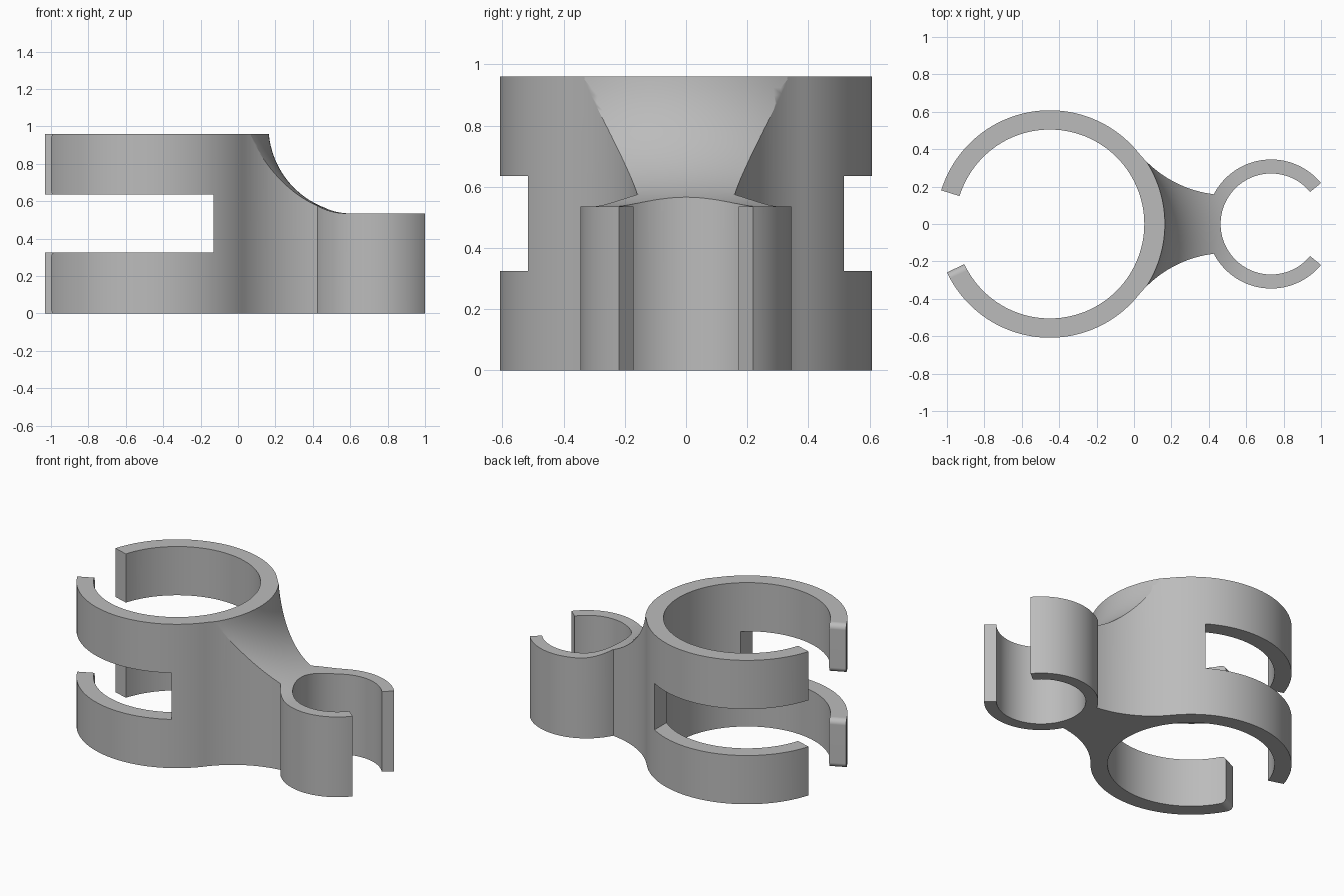
import bpy, bmesh
from math import radians, cos, sin, pi
from mathutils import Matrix, Vector

if "Cube" in bpy.data.objects:
    bpy.data.objects.remove(bpy.data.objects["Cube"])

# Main dimensions
HEIGHT, LOW = 0.96, 0.535
BIG_X, BIG_R, BIG_IN, BIG_END = -0.45, 0.608, 0.505, 154.8
SMALL_X, SMALL_R, SMALL_IN, SMALL_END = 0.733, 0.345, 0.27, 39.4
SLOT_LOW, SLOT_HIGH, SLOT_X = 0.325, 0.635, -0.13
ROUND = 0.035


def arc(cx, cy, r, a0, a1, n):
    angles = [radians(a0 + (a1 - a0) * i / n) for i in range(n + 1)]
    return [(cx + r * cos(a), cy + r * sin(a)) for a in angles]


def prism(name, points, depth, matrix=Matrix()):
    """Extrude a closed outline along its local z."""
    bm = bmesh.new()
    face = bm.faces.new([bm.verts.new((x, y, 0)) for x, y in points])
    top = bmesh.ops.extrude_face_region(bm, geom=[face])["geom"]
    verts = [v for v in top if isinstance(v, bmesh.types.BMVert)]
    bmesh.ops.translate(bm, verts=verts, vec=(0, 0, depth))
    bm.transform(matrix)
    return finish(name, bm)


def finish(name, bm):
    bmesh.ops.recalc_face_normals(bm, faces=bm.faces)
    mesh = bpy.data.meshes.new(name)
    bm.to_mesh(mesh)
    bm.free()
    obj = bpy.data.objects.new(name, mesh)
    bpy.context.collection.objects.link(obj)
    return obj


def cut(target, cutter):
    cutter.hide_render = True
    mod = target.modifiers.new("cut", "BOOLEAN")
    mod.operation, mod.solver, mod.object = "DIFFERENCE", "EXACT", cutter
    bpy.context.view_layer.objects.active = target
    bpy.ops.object.modifier_apply(modifier=mod.name)
    bpy.data.objects.remove(cutter)


# Outline: large ring, concave neck flank, small ring, then mirrored back
NECK = 39
neck_r = 0.615
neck_c = (BIG_X + (BIG_R + neck_r) * cos(radians(NECK)),
          (BIG_R + neck_r) * sin(radians(NECK)))
outer = arc(BIG_X, 0, BIG_R, BIG_END + 8, NECK, 56)
outer += arc(*neck_c, neck_r, 180 + NECK, 263, 20)[1:]
outer += arc(SMALL_X, 0, SMALL_R, 153, SMALL_END, 36)
outline = outer + arc(SMALL_X, 0, SMALL_IN, SMALL_END, 360 - SMALL_END, 80)
outline += [(x, -y) for x, y in reversed(outer)]
outline += arc(BIG_X, 0, BIG_IN, -BIG_END - 8, BIG_END + 8, 110)
body = prism("double_clip", outline, HEIGHT)

# Slot splitting the large ring into two pairs of arms
slot = [(-2, SLOT_LOW), (SLOT_X, SLOT_LOW), (SLOT_X, SLOT_HIGH), (-2, SLOT_HIGH)]
cut(body, prism("slot_cutter", slot, 2,
                Matrix.Translation((0, 1, 0)) @ Matrix.Rotation(pi / 2, 4, "X")))

# Curved step over the neck, revolved about the large ring's axis
sweep_r = 0.467
profile = arc(1.08, LOW + sweep_r, sweep_r, 180, 270, 28)
profile = [(profile[0][0], 1.3)] + profile + [(2, LOW), (2, 1.3)]
bm = bmesh.new()
verts = [bm.verts.new((r, 0, z)) for r, z in profile]
edges = [bm.edges.new((verts[i - 1], verts[i])) for i in range(len(verts))]
bmesh.ops.spin(bm, geom=verts + edges, cent=(0, 0, 0), axis=(0, 0, 1),
               angle=2 * pi, steps=144, use_merge=True)
bmesh.ops.remove_doubles(bm, verts=bm.verts, dist=1e-5)
bm.transform(Matrix.Translation((BIG_X, 0, 0)))
cut(body, finish("step_cutter", bm))

# Trim the large ring's ends with rounded upper and lower edges
trim = [(0.15, -0.1), (-ROUND, -0.1)]
for z0, z1 in ((0, SLOT_LOW), (SLOT_HIGH, HEIGHT)):
    trim += arc(-ROUND, z0 + ROUND, ROUND, -90, 0, 8)
    trim += arc(-ROUND, z1 - ROUND, ROUND, 0, 90, 8)
trim += [(-ROUND, 1.1), (0.15, 1.1)]
for side in (1, -1):
    a = radians(BIG_END)
    radial = Vector((cos(a), side * sin(a), 0))
    tangent = Vector((-sin(a), side * cos(a), 0))
    frame = Matrix((tangent, (0, 0, 1), radial)).transposed().to_4x4()
    frame.translation = Vector((BIG_X, 0, 0)) + radial * 0.4
    cut(body, prism("end_cutter", trim, 0.35, frame))

# Material and shading
grey = bpy.data.materials.new("plain_grey")
grey.use_nodes = True
colour = (0.5, 0.5, 0.5, 1)
grey.diffuse_color = colour
grey.node_tree.nodes["Principled BSDF"].inputs["Base Color"].default_value = colour
body.data.materials.clear()
body.data.materials.append(grey)

bpy.ops.object.select_all(action="DESELECT")
body.select_set(True)
bpy.context.view_layer.objects.active = body
bpy.ops.object.shade_smooth_by_angle(angle=radians(30))
weighted = body.modifiers.new("weighted_normals", "WEIGHTED_NORMAL")
weighted.keep_sharp = True
